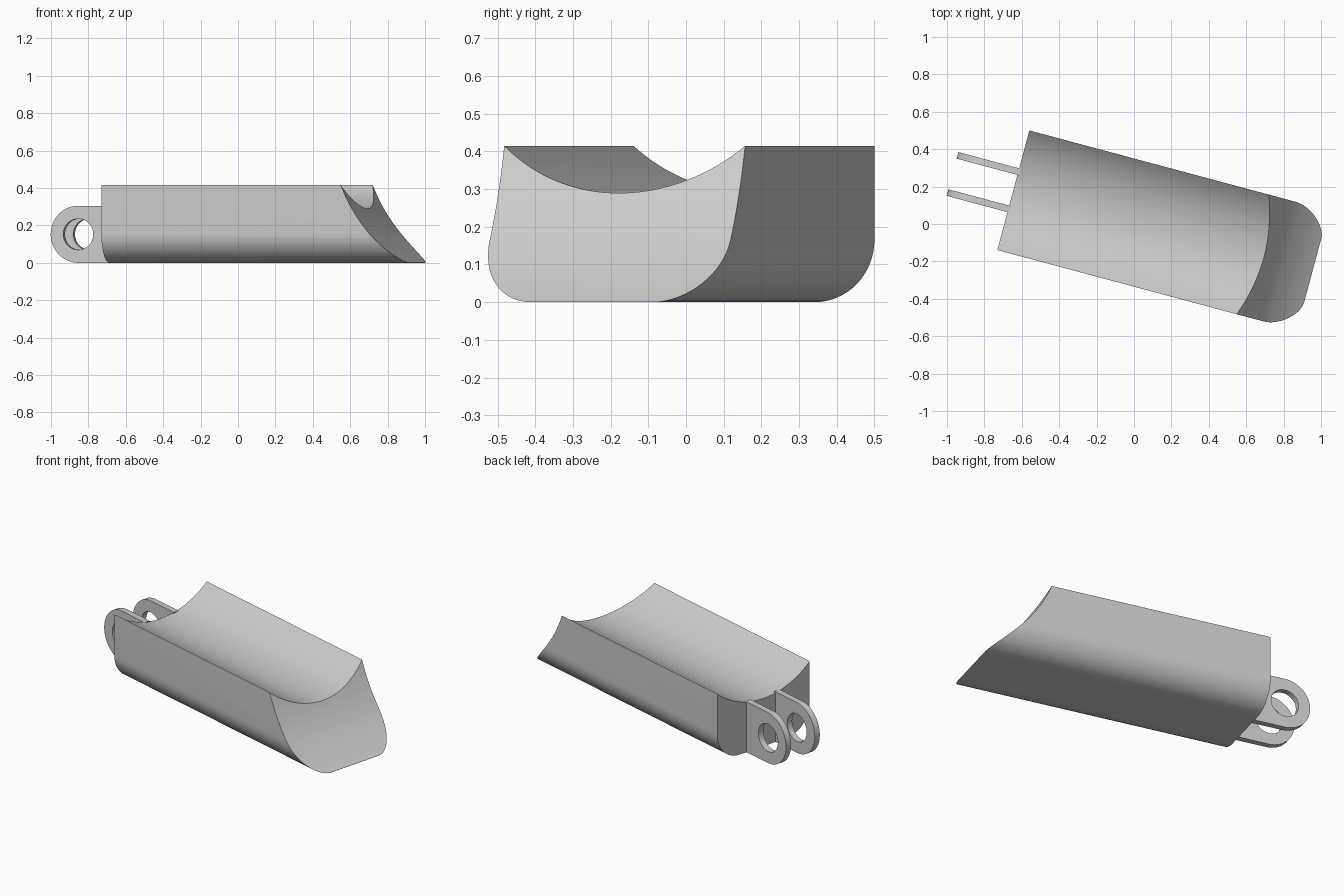
import bpy, bmesh
from math import sin, cos, pi, radians, asin
from mathutils import Vector

cube = bpy.data.objects.get("Cube")
if cube:
    bpy.data.objects.remove(cube)

TURN = radians(-15)
ORIGIN = Vector((0.002, 0.007, 0))

grey = bpy.data.materials.new("plain_grey")
grey.use_nodes = True
grey.diffuse_color = (0.6, 0.6, 0.6, 1)
grey.node_tree.nodes["Principled BSDF"].inputs["Base Color"].default_value = (0.6, 0.6, 0.6, 1)


def arc(cx, cz, r, start, end, steps):
    """Points on an arc, angles in radians."""
    angles = [start + (end - start) * i / steps for i in range(steps + 1)]
    return [(cx + r * cos(a), cz + r * sin(a)) for a in angles]


def prism(name, profile, axis, start, end):
    """Extrude a profile along the length ('x') or across the width ('y')."""
    def place(p, d):
        return (d, p[0], p[1]) if axis == 'x' else (p[0], d, p[1])
    bm = bmesh.new()
    face = bm.faces.new([bm.verts.new(place(p, start)) for p in profile])
    ext = bmesh.ops.extrude_face_region(bm, geom=[face])
    move = Vector((end - start, 0, 0) if axis == 'x' else (0, end - start, 0))
    bmesh.ops.translate(bm, vec=move,
                        verts=[g for g in ext["geom"] if isinstance(g, bmesh.types.BMVert)])
    bmesh.ops.recalc_face_normals(bm, faces=bm.faces)
    mesh = bpy.data.meshes.new(name)
    bm.to_mesh(mesh)
    bm.free()
    mesh.materials.append(grey)
    obj = bpy.data.objects.new(name, mesh)
    bpy.context.collection.objects.link(obj)
    obj.rotation_euler.z = TURN
    obj.location = ORIGIN
    return obj


def cut(obj, cutter):
    """Subtract the cutter, drop it, and smooth the curved faces."""
    bpy.context.view_layer.update()
    mod = obj.modifiers.new("cut", 'BOOLEAN')
    mod.operation = 'DIFFERENCE'
    mod.solver = 'EXACT'
    mod.object = cutter
    bpy.ops.object.select_all(action='DESELECT')
    obj.select_set(True)
    bpy.context.view_layer.objects.active = obj
    bpy.ops.object.modifier_apply(modifier=mod.name)
    bpy.data.objects.remove(cutter)
    bpy.ops.object.shade_smooth_by_angle(angle=radians(25))


# Body: rounded lower corners and a shallow round channel along the top
HALF, TOP, ROUND, CHANNEL = 0.331, 0.415, 0.165, 0.5
spread = asin(HALF / CHANNEL)
profile = arc(HALF - ROUND, ROUND, ROUND, -pi / 2, 0, 16)
profile += arc(0, TOP + CHANNEL * cos(spread), CHANNEL,
               -pi / 2 + spread, -pi / 2 - spread, 36)
profile += arc(ROUND - HALF, ROUND, ROUND, pi, 1.5 * pi, 16)
body = prism("body", profile, 'x', -0.67, 0.987)

# Nose: scooped away by a wide cylinder lying across the body
scoop = prism("nose_scoop", arc(1.493, 0.745, 0.9, 0, 2 * pi, 160)[:-1], 'y', -0.6, 0.6)
cut(body, scoop)

# Two hinge lugs with pin holes
LUG = 0.1525
for side, name in ((1, "left_hinge_lug"), (-1, "right_hinge_lug")):
    outline = [(-0.66, 0), (-0.66, 2 * LUG)] + arc(-0.854, LUG, LUG, pi / 2, 1.5 * pi, 32)
    lug = prism(name, outline, 'y', side * 0.085, side * 0.121)
    hole = prism("pin_hole", arc(-0.854, LUG, 0.083, 0, 2 * pi, 48)[:-1],
                 'y', side * 0.05, side * 0.15)
    cut(lug, hole)
